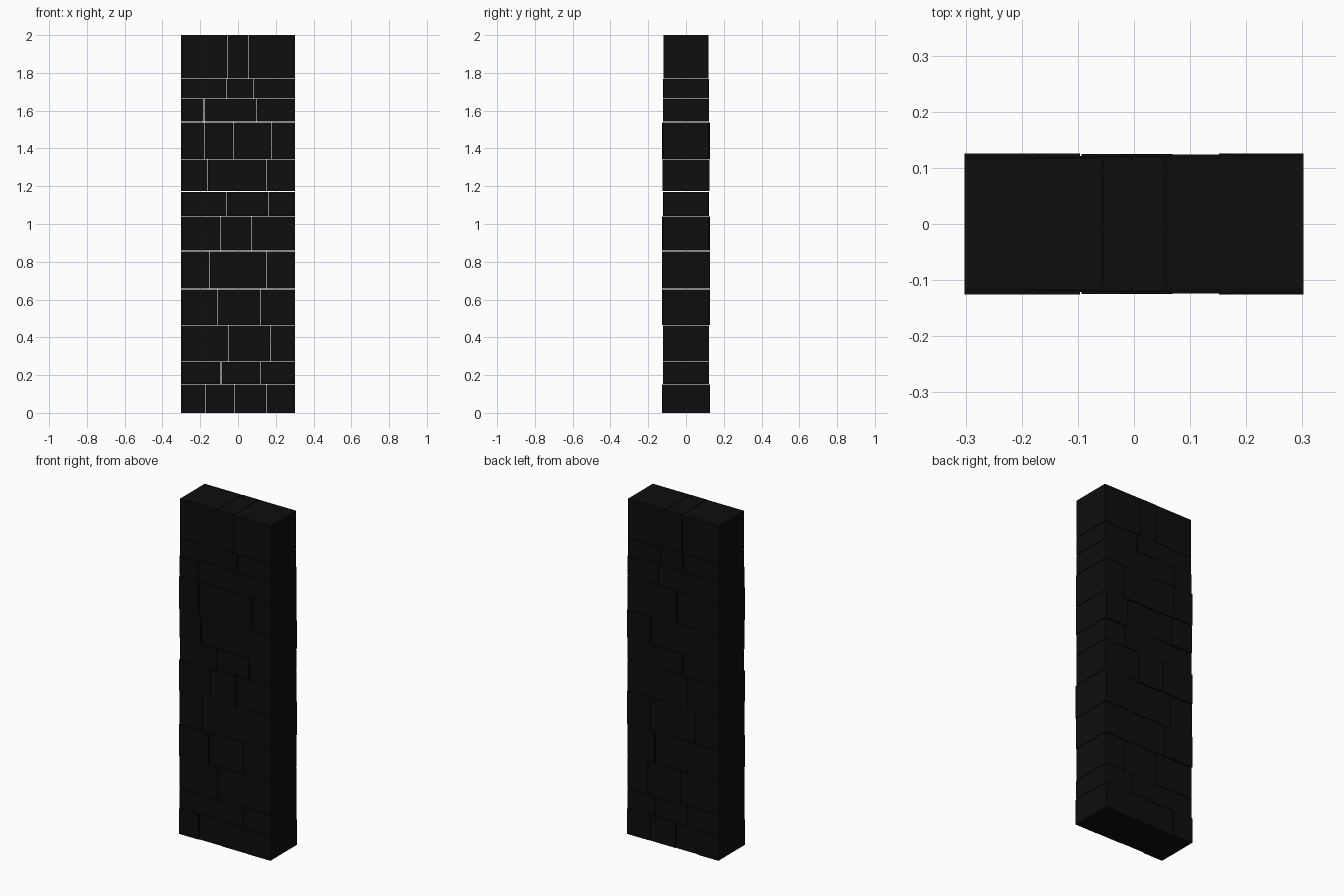
import bpy, bmesh

if "Cube" in bpy.data.objects:
    bpy.data.objects.remove(bpy.data.objects["Cube"])

WIDTH, GAP = 0.604, 0.003

# black stone
mat = bpy.data.materials.new("black_stone")
mat.diffuse_color = (0.004, 0.004, 0.004, 1)
mat.use_nodes = True
mat.node_tree.nodes["Principled BSDF"].inputs["Base Color"].default_value = mat.diffuse_color

# course heights, bottom to top
levels = [0, .152, .27, .465, .656, .857, 1.042, 1.172, 1.343, 1.54, 1.663, 1.77, 2.0]

# each course: joint positions along x, half depth of each block
courses = [
    ([-.17, -.02, .15], [.126, .121, .124, .126]),
    ([-.09, .12], [.120, .123, .123]),
    ([-.05, .17], [.121, .120, .121]),
    ([-.11, .12], [.126, .120, .123]),
    ([-.15, .15], [.123, .121, .126]),
    ([-.095, .07], [.126, .125, .120]),
    ([-.06, .16], [.118, .121, .119]),
    ([-.16, .15], [.123, .119, .125]),
    ([-.175, -.025, .175], [.126, .120, .124, .122]),
    ([-.18, .10], [.120, .119, .121]),
    ([-.063, .08], [.117, .121, .118]),
    ([-.056, .056], [.117, .119, .118]),
]


def add_block(bm, x0, x1, half_depth, z0, z1):
    verts = bmesh.ops.create_cube(bm, size=1)["verts"]
    bmesh.ops.scale(bm, vec=(x1 - x0, 2 * half_depth, z1 - z0), verts=verts)
    bmesh.ops.translate(bm, vec=((x0 + x1) / 2, 0, (z0 + z1) / 2), verts=verts)


# stacked courses of full-depth blocks separated by hairline joints
for i, (joints, depths) in enumerate(courses):
    bm = bmesh.new()
    z0 = levels[i] + (GAP / 2 if i else 0)
    z1 = levels[i + 1] - (GAP / 2 if i < len(courses) - 1 else 0)
    edges = [-WIDTH / 2 - GAP / 2, *joints, WIDTH / 2 + GAP / 2]
    for x0, x1, d in zip(edges, edges[1:], depths):
        add_block(bm, x0 + GAP / 2, x1 - GAP / 2, d, z0, z1)
    name = f"stone_course_{i + 1}"
    mesh = bpy.data.meshes.new(name)
    bm.to_mesh(mesh)
    bm.free()
    mesh.materials.append(mat)
    bpy.context.collection.objects.link(bpy.data.objects.new(name, mesh))
